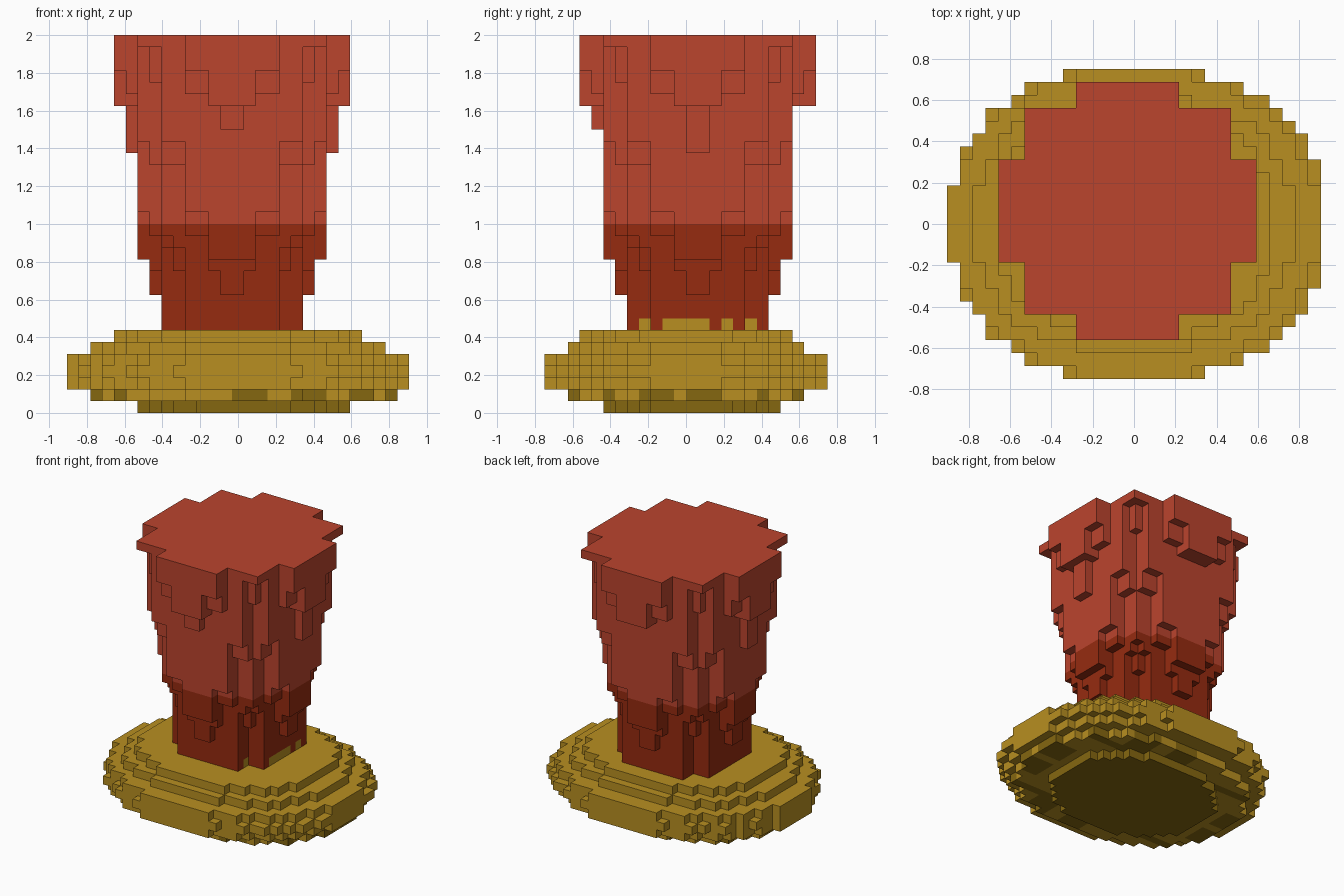
import bpy, bmesh
from mathutils import Vector

CELL = 1 / 16
AXES = [Vector(d) for d in ((1, 0, 0), (-1, 0, 0), (0, 1, 0), (0, -1, 0), (0, 0, 1), (0, 0, -1))]

cube = bpy.data.objects.get("Cube")
if cube:
    bpy.data.objects.remove(cube)


def make_material(name, rgb):
    mat = bpy.data.materials.new(name)
    mat.use_nodes = True
    mat.diffuse_color = (*rgb, 1)
    mat.node_tree.nodes["Principled BSDF"].inputs["Base Color"].default_value = (*rgb, 1)
    return mat


light_red = make_material("light_red", (0.497, 0.058, 0.027))
dark_red = make_material("dark_red", (0.305, 0.024, 0.005))
gold = make_material("gold", (0.479, 0.275, 0.015))
dark_gold = make_material("dark_gold", (0.235, 0.136, 0.005))


def build_blocks(name, cells, materials, origin):
    """Skin a dict of {(i, j, k): material index} with its exposed square faces."""
    bm = bmesh.new()
    corners = {}

    def corner(p):
        key = tuple(round(2 * c) for c in p)
        if key not in corners:
            corners[key] = bm.verts.new(Vector(origin) + p * CELL)
        return corners[key]

    for cell, index in cells.items():
        middle = Vector(cell) + Vector((0.5, 0.5, 0.5))
        for n in AXES:
            if tuple(int(c + d) for c, d in zip(cell, n)) in cells:
                continue
            u = Vector((n.y, n.z, n.x))
            v = n.cross(u)
            quad = [middle + (n + u * s + v * t) / 2 for s, t in ((1, 1), (-1, 1), (-1, -1), (1, -1))]
            face = bm.faces.new([corner(p) for p in quad])
            face.material_index = index
    mesh = bpy.data.meshes.new(name)
    bm.to_mesh(mesh)
    bm.free()
    for mat in materials:
        mesh.materials.append(mat)
    obj = bpy.data.objects.new(name, mesh)
    bpy.context.collection.objects.link(obj)
    return obj


def drip_bottom(i, j):
    """Layer at which the column over cell (i, j) ends, or None outside the body."""
    a, b = (c if c >= 0 else -1 - c for c in (i, j))
    u, v = max(a, b), min(a, b)
    if v < 4:
        if u < 6:
            return 7                                   # core
        if u == 6:
            return 10 if v < 1 else 12 if v < 2 else 15
        if u == 7:
            return 13 if v < 2 else 17
        if u == 8:                                     # rim drips, longer on the sides
            if v < 1:
                return 22 if a > b else 24 if j < 0 else 26
            return 26 if v < 2 else 27
        return 26 if v < 2 else 29
    if u < 6:                                          # grooves at the corners
        return 12 if u == 4 else 14 if v == 4 else 15
    if u < 8:
        if v < 6:
            return 21 if u == 6 else 23
        return 28 if u == 6 else 31
    return None


# Flared column with stepped drips, two-toned by height
column = {}
for i in range(-10, 10):
    for j in range(-10, 10):
        bottom = drip_bottom(i, j)
        if bottom is None:
            continue
        for k in range(bottom, 32):
            patch = k == 7 and i >= 3 and (j in (-5, 2, 4) or -3 <= j < 1)
            column[i, j, k] = 2 if patch else 0 if k >= 16 else 1
build_blocks("dripping_column", column, [light_red, dark_red, gold], (-CELL / 2, CELL, 0))

# Rounded foot: one stepped oval per layer (centre x, centre y, radius x, radius y, power)
LAYERS = [
    (0.03, 0.03, 0.5625, 0.47, 2.4),
    (0.03, 0.0, 0.8125, 0.625, 2.3),
    (0.0, 0.0, 0.906, 0.75, 2.0),
    (0.02, 0.0, 0.906, 0.75, 2.4),
    (0.0, 0.0, 0.906, 0.75, 2.0),
    (0.0, 0.0, 0.78, 0.625, 2.3),
    (0.0, 0.0, 0.656, 0.5625, 2.4),
]


def is_shaded(x, y, k):
    """Darker bottom layer, with darker patches around the layer above."""
    if k == 0:
        return True
    if k > 1:
        return False
    if abs(y) > 0.45:
        return -0.03 < x < 0.16 or 0.27 < x < 0.46
    return abs(x) > 0.65 and (-0.28 < y < -0.06 or 0 < y < 0.19) or abs(y) > 0.38


foot = {}
for k, (cx, cy, rx, ry, power) in enumerate(LAYERS):
    for i in range(-15, 16):
        for j in range(-12, 12):
            x, y = i * CELL, (j + 0.5) * CELL
            if (abs(x - cx) / rx) ** power + (abs(y - cy) / ry) ** power <= 1:
                foot[i, j, k] = 1 if is_shaded(x, y, k) else 0
build_blocks("rounded_foot", foot, [gold, dark_gold], (-CELL / 2, 0, 0))
